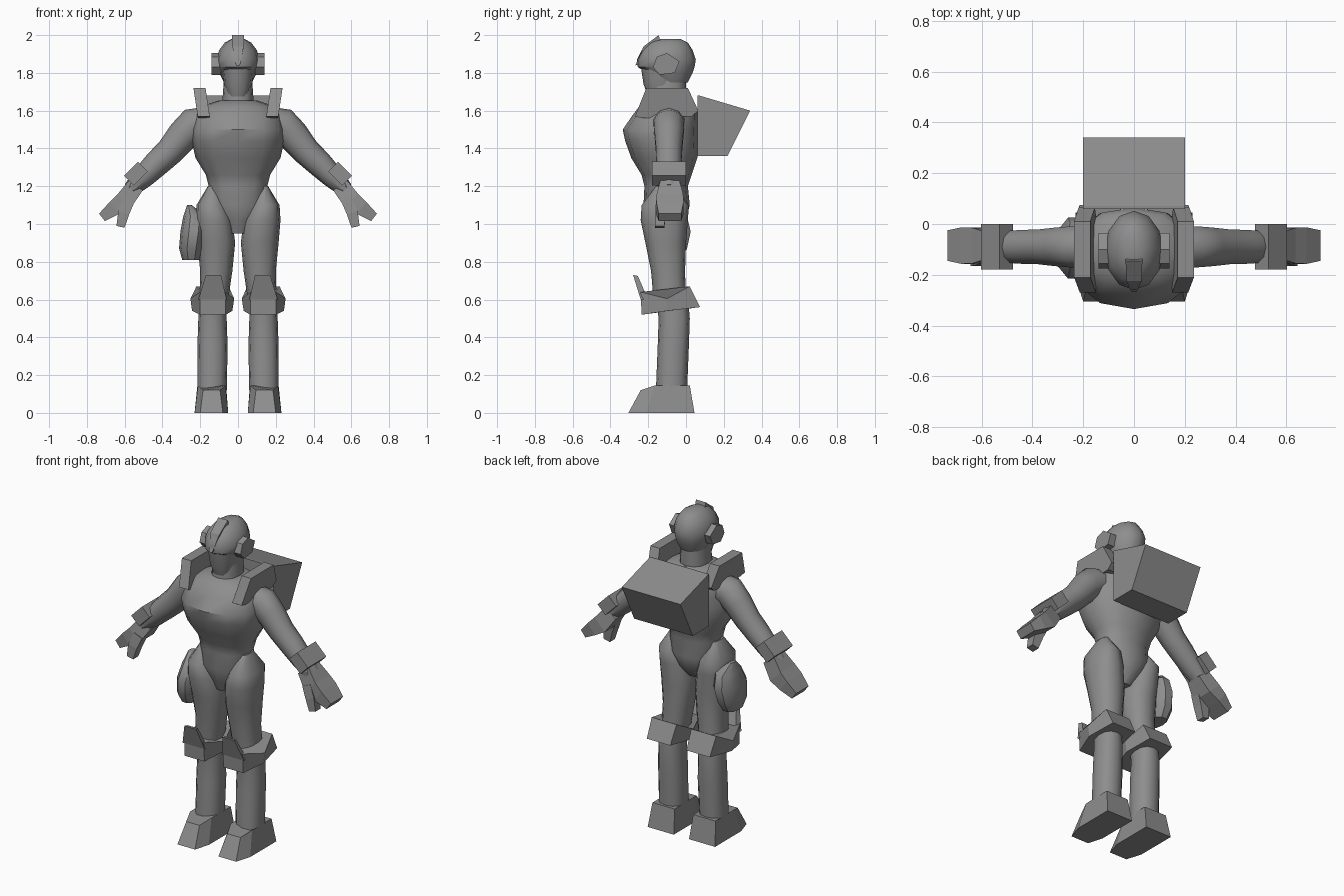
import bpy, bmesh, math
from mathutils import Vector

grey = bpy.data.materials.new("armour_grey")
grey.diffuse_color = (0.27, 0.27, 0.27, 1)


def skin(name, rings, mirror=False, angle=40):
    """Join matching loops of points into a capped solid."""
    bm = bmesh.new()
    loops = [[bm.verts.new(p) for p in ring] for ring in rings]
    n = len(loops[0])
    for a, b in zip(loops, loops[1:]):
        for i in range(n):
            j = (i + 1) % n
            bm.faces.new((a[i], a[j], b[j], b[i]))
    bm.faces.new(loops[0][::-1])
    bm.faces.new(loops[-1])
    bmesh.ops.recalc_face_normals(bm, faces=bm.faces)
    mesh = bpy.data.meshes.new(name)
    bm.to_mesh(mesh)
    bm.free()
    mesh.materials.append(grey)
    ob = bpy.data.objects.new(name, mesh)
    bpy.context.collection.objects.link(ob)
    if mirror:
        ob.modifiers.new("Mirror", 'MIRROR').use_mirror_merge = False
    bpy.ops.object.select_all(action='DESELECT')
    ob.select_set(True)
    bpy.context.view_layer.objects.active = ob
    if angle:
        bpy.ops.object.shade_smooth_by_angle(angle=math.radians(angle))
    return ob


def loft(name, rows, mirror=False, n=12, power=2.3):
    """Stacked rounded sections; each row is z, x0, x1, y0, y1."""
    rings = []
    for z, x0, x1, y0, y1 in rows:
        ring = []
        for i in range(n):
            t = 2 * math.pi * i / n
            c, s = math.cos(t), math.sin(t)
            u = math.copysign(abs(c) ** (2 / power), c)
            v = math.copysign(abs(s) ** (2 / power), s)
            ring.append(((x0 + x1 + u * (x1 - x0)) / 2, (y0 + y1 + v * (y1 - y0)) / 2, z))
        rings.append(ring)
    return skin(name, rings, mirror)


def body(name, rows, **kw):
    """Symmetric loft; each row is z, half width, front y, back y."""
    return loft(name, [(z, -w, w, f, b) for z, w, f, b in rows], **kw)


def limb(name, rows, n=10, angle=40):
    """Mirrored tube in the XZ plane; each row is x, y, z, thickness radius, depth radius."""
    pts = [Vector(r[:3]) for r in rows]
    rings = []
    for k, (p, r) in enumerate(zip(pts, rows)):
        d = (pts[min(k + 1, len(pts) - 1)] - pts[max(k - 1, 0)])
        d.y = 0
        d.normalize()
        side = Vector((-d.z, 0, d.x))
        grow, turn = (math.sqrt(2), math.pi / 4) if n == 4 else (1, 0)
        rings.append([p + grow * (side * r[3] * math.cos(turn + 2 * math.pi * i / n)
                                  + Vector((0, r[4], 0)) * math.sin(turn + 2 * math.pi * i / n))
                      for i in range(n)])
    return skin(name, rings, True, angle)


def prism(name, profile, x0, x1, mirror=False, lean=0):
    """Side profile (y, z) extruded along x; lean shifts x with height."""
    base = min(z for _, z in profile)
    return skin(name, [[(x + lean * (z - base), y, z) for y, z in profile]
                       for x in (x0, x1)], mirror, 0)


# Torso and neck
body("torso", [
    (0.95, 0.055, -0.17, -0.06), (1.02, 0.09, -0.20, 0.0), (1.10, 0.155, -0.225, 0.02),
    (1.20, 0.155, -0.22, 0.01), (1.26, 0.17, -0.235, 0.03), (1.35, 0.225, -0.29, 0.06),
    (1.44, 0.245, -0.322, 0.065), (1.50, 0.245, -0.335, 0.065), (1.58, 0.23, -0.28, 0.065),
    (1.62, 0.20, -0.25, 0.05), (1.655, 0.10, -0.20, 0.01)])
body("neck", [(1.62, 0.085, -0.20, 0.0), (1.76, 0.075, -0.19, 0.0)])

# Head: face, helmet, crest and ear covers
body("face", [(1.675, 0.05, -0.20, -0.10), (1.74, 0.075, -0.225, -0.02),
              (1.84, 0.085, -0.24, -0.02)])
body("helmet", [
    (1.75, 0.075, -0.165, 0.01), (1.80, 0.10, -0.20, 0.035), (1.83, 0.11, -0.255, 0.045),
    (1.87, 0.115, -0.26, 0.052), (1.92, 0.10, -0.235, 0.035), (1.96, 0.07, -0.195, 0.01),
    (1.98, 0.035, -0.145, -0.03)], power=2)
crest = [(-0.268, 1.84, 0.01), (-0.225, 1.94, 0.03), (-0.145, 2.0, 0.033),
         (-0.13, 1.95, 0.033), (-0.20, 1.85, 0.015)]
skin("crest", [[(s * w, y, z) for y, z, w in crest] for s in (-1, 1)], angle=0)
ear = [(-0.175, 1.83), (-0.155, 1.885), (-0.10, 1.905), (-0.035, 1.86),
       (-0.06, 1.80), (-0.14, 1.79)]
prism("ear_cover", ear, 0.09, 0.14, True)

# Shoulder straps and backpack
prism("shoulder_strap", [(-0.27, 1.57), (-0.21, 1.72), (0.01, 1.72), (0.065, 1.60),
                         (0.03, 1.57), (-0.23, 1.56)], 0.148, 0.212, True, 0.15)
prism("backpack", [(0.06, 1.68), (0.07, 1.68), (0.34, 1.60), (0.22, 1.36), (0.06, 1.36)],
      -0.2, 0.2)

# Arms
limb("arm", [
    (0.17, -0.09, 1.54, 0.08, 0.085), (0.235, -0.09, 1.525, 0.092, 0.085),
    (0.29, -0.09, 1.47, 0.085, 0.08), (0.36, -0.09, 1.385, 0.075, 0.072),
    (0.43, -0.09, 1.32, 0.07, 0.07), (0.50, -0.09, 1.25, 0.06, 0.065),
    (0.57, -0.09, 1.18, 0.042, 0.055)])
limb("wrist_guard", [(0.503, -0.09, 1.304, 0.037, 0.09), (0.577, -0.09, 1.23, 0.037, 0.09)],
     n=4, angle=0)
limb("hand", [(0.54, -0.085, 1.205, 0.045, 0.05), (0.60, -0.085, 1.125, 0.05, 0.07),
              (0.655, -0.085, 1.085, 0.04, 0.072), (0.72, -0.085, 1.035, 0.025, 0.06)],
     n=4, angle=0)
limb("thumb", [(0.575, -0.125, 1.13, 0.03, 0.03), (0.605, -0.135, 1.06, 0.03, 0.03),
               (0.622, -0.14, 0.985, 0.022, 0.025)], n=4, angle=0)

# Legs
loft("thigh", [
    (0.58, 0.055, 0.205, -0.17, 0.0), (0.75, 0.03, 0.20, -0.185, -0.005),
    (0.90, 0.015, 0.215, -0.215, 0.0), (1.02, 0.03, 0.225, -0.24, 0.01),
    (1.10, 0.06, 0.22, -0.235, 0.015), (1.20, 0.12, 0.16, -0.16, -0.06)], True)
loft("shin", [
    (0.10, 0.06, 0.215, -0.16, 0.005), (0.35, 0.055, 0.215, -0.15, 0.015),
    (0.50, 0.06, 0.21, -0.145, 0.02), (0.62, 0.06, 0.20, -0.16, 0.01)], True)

# Boots with chamfered toes
skin("boot", [
    [(0.052, 0.045, 0), (0.23, 0.045, 0), (0.23, -0.21, 0),
     (0.20, -0.305, 0), (0.08, -0.305, 0), (0.052, -0.21, 0)],
    [(0.063, 0.02, 0.145), (0.215, 0.02, 0.145), (0.212, -0.165, 0.145),
     (0.185, -0.24, 0.12), (0.095, -0.24, 0.12), (0.066, -0.165, 0.145)]], True, 0)

# Knee guards: band around the knee and raised front plate
skin("knee_band", [
    [(0.065, -0.235, 0.52), (0.20, -0.235, 0.52), (0.243, -0.10, 0.54),
     (0.215, 0.075, 0.56), (0.055, 0.075, 0.56), (0.03, -0.10, 0.54)],
    [(0.065, -0.24, 0.64), (0.20, -0.24, 0.64), (0.252, -0.10, 0.605),
     (0.22, 0.02, 0.67), (0.05, 0.02, 0.67), (0.02, -0.10, 0.605)]], True, 0)
skin("knee_plate", [
    [(0.06, -0.24, 0.60), (0.21, -0.24, 0.60), (0.20, -0.20, 0.60), (0.07, -0.20, 0.60)],
    [(0.09, -0.28, 0.73), (0.17, -0.28, 0.73), (0.165, -0.255, 0.725),
     (0.095, -0.255, 0.725)]], True, 0)

# Hip pouch on one side
loft("hip_pouch", [
    (0.81, -0.295, -0.20, -0.17, -0.03), (0.87, -0.312, -0.18, -0.205, 0.01),
    (0.96, -0.305, -0.165, -0.22, 0.03), (1.04, -0.29, -0.17, -0.18, 0.01),
    (1.10, -0.27, -0.245, -0.11, -0.06)], n=10)
